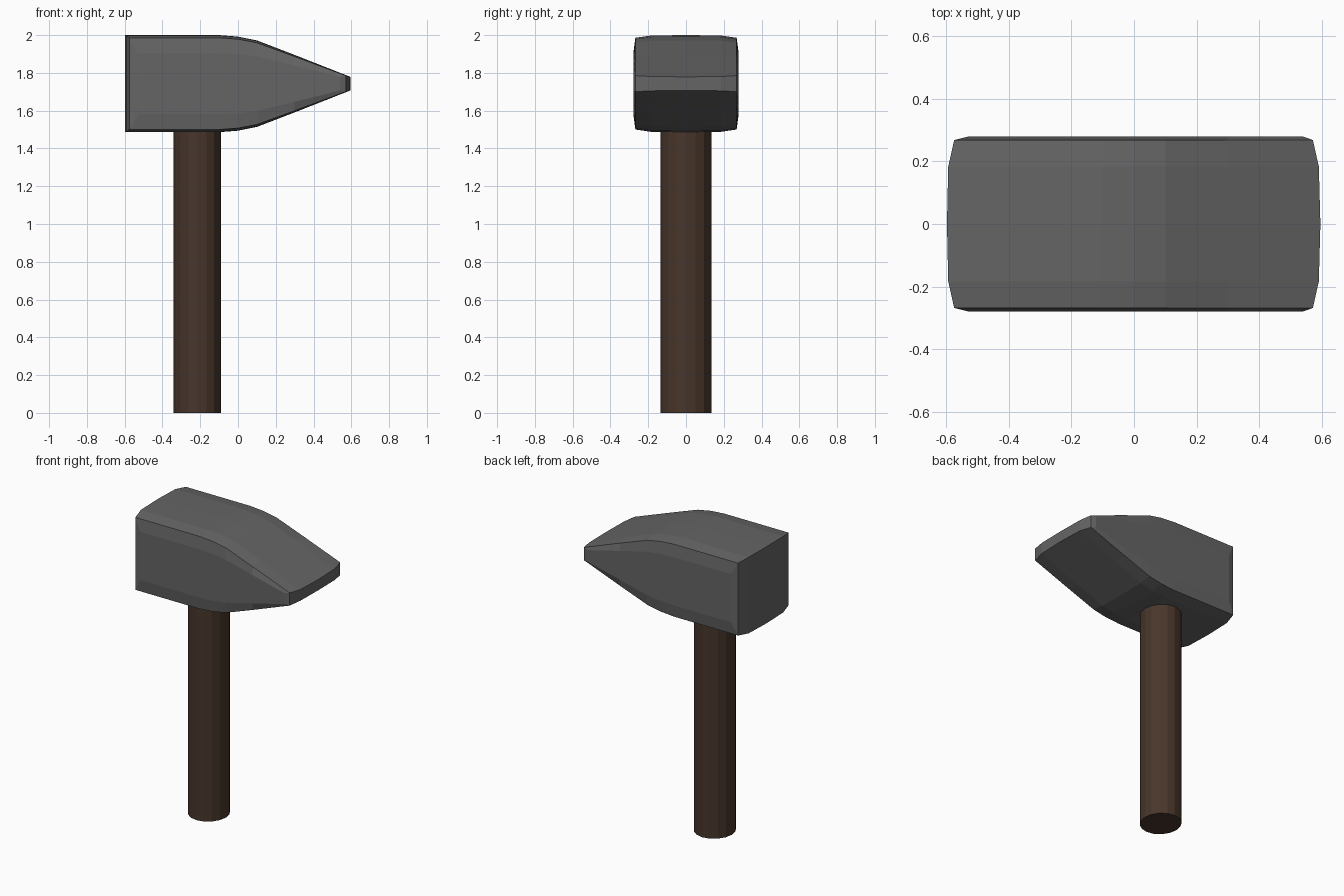
import bpy, bmesh, math

if "Cube" in bpy.data.objects:
    bpy.data.objects.remove(bpy.data.objects["Cube"])

def finish(name, bm, color):
    bmesh.ops.recalc_face_normals(bm, faces=bm.faces)
    me = bpy.data.meshes.new(name)
    bm.to_mesh(me)
    bm.free()
    ob = bpy.data.objects.new(name, me)
    bpy.context.collection.objects.link(ob)
    mat = bpy.data.materials.new(name + "_material")
    mat.diffuse_color = (*color, 1)
    mat.use_nodes = True
    mat.node_tree.nodes["Principled BSDF"].inputs["Base Color"].default_value = mat.diffuse_color
    me.materials.append(mat)
    return ob

# Hammer head: wedge-shaped side outlines stacked across the width
MID = 1.743
BODY = [(-0.1, 0.257), (0.0, 0.249), (0.1, 0.229), (0.3, 0.152)]  # x, half height

def outline(y, left, right, tip_half, scale):
    half = [(left, 0.257)] + BODY + [(right, tip_half)]
    top = [(x, y, MID + h * scale) for x, h in half]
    return top + [(x, y, 2 * MID - z) for x, y, z in reversed(top)]

# y, left end, right end, tip half height, height scale
RINGS = [(0.279, -0.53, 0.54, 0.058, 0.63),
         (0.268, -0.574, 0.571, 0.045, 0.945),
         (0.183, -0.593, 0.59, 0.038, 0.993),
         (0.0, -0.597, 0.595, 0.036, 1.0)]
rings = RINGS + [(-r[0],) + r[1:] for r in reversed(RINGS[:-1])]

bm = bmesh.new()
loops = [[bm.verts.new(p) for p in outline(*r)] for r in rings]
for a, b in zip(loops, loops[1:]):
    n = len(a)
    for i in range(n):
        j = (i + 1) % n
        bm.faces.new((a[i], a[j], b[j], b[i]))
bm.faces.new(loops[0])
bm.faces.new(list(reversed(loops[-1])))
finish("hammer_head", bm, (0.13, 0.13, 0.13))

# Wooden handle: slightly oval rod
bm = bmesh.new()
bmesh.ops.create_cone(bm, cap_ends=True, segments=16, radius1=1, radius2=1, depth=1)
for v in bm.verts:
    v.co = (v.co.x * 0.126 - 0.215, v.co.y * 0.134, (v.co.z + 0.5) * 1.6)
finish("handle", bm, (0.065, 0.037, 0.024))
